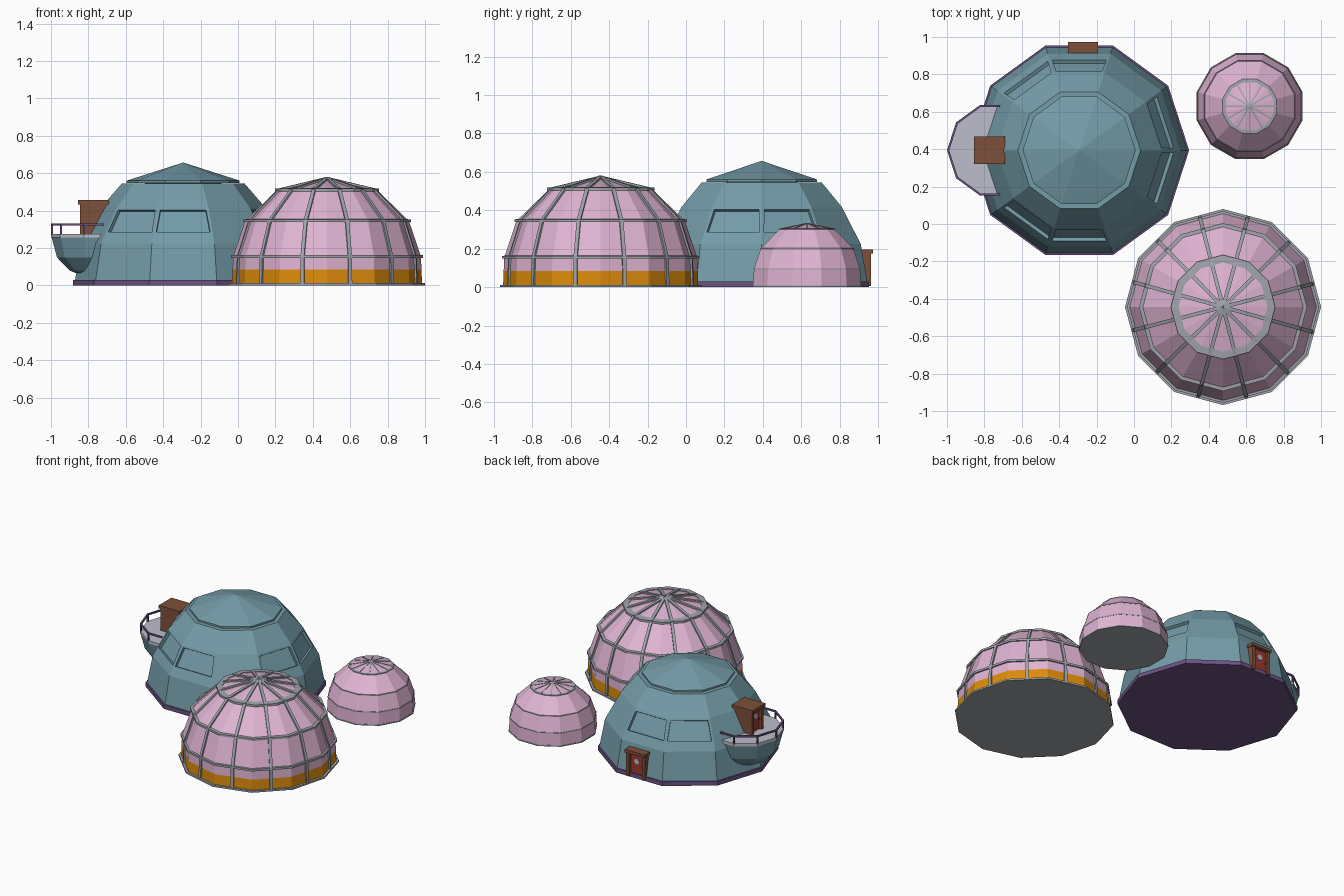
import bpy, bmesh, math
from mathutils import Vector, Matrix

if "Cube" in bpy.data.objects:
    bpy.data.objects.remove(bpy.data.objects["Cube"])


def mat(name, srgb):
    m = bpy.data.materials.new(name)
    m.diffuse_color = [((c / 255 + 0.055) / 1.055) ** 2.4 if c > 10 else c / 255 / 12.92 for c in srgb] + [1]
    m.use_nodes = True
    m.node_tree.nodes["Principled BSDF"].inputs["Base Color"].default_value = m.diffuse_color
    return m


TEAL = mat("teal", (116, 156, 168))
PINK = mat("pink", (224, 180, 211))
ORANGE = mat("orange", (220, 140, 12))
GREY = mat("frame grey", (160, 165, 172))
PURPLE = mat("purple", (108, 82, 130))
FLOOR = mat("pale lavender", (190, 190, 204))
BROWN = mat("brown", (126, 80, 58))
RED = mat("door red", (160, 56, 44))


def finish(name, bm, mats, loc=(0, 0, 0), rot=0):
    bmesh.ops.recalc_face_normals(bm, faces=bm.faces)
    me = bpy.data.meshes.new(name)
    bm.to_mesh(me)
    bm.free()
    for m in mats:
        me.materials.append(m)
    ob = bpy.data.objects.new(name, me)
    ob.location = loc
    ob.rotation_euler.z = rot
    bpy.context.collection.objects.link(ob)
    return ob


def pol(r, deg, z):
    a = math.radians(deg)
    return Vector((r * math.cos(a), r * math.sin(a), z))


def lathe(bm, profile, n, phase=0, closed=False):
    """Flat-sided solid of revolution; closed=True makes a ring."""
    step = 360 / n
    rows = [[bm.verts.new(pol(r, phase + step * i, z)) for i in range(n)] for r, z in profile]
    pairs = list(zip(rows, rows[1:]))
    if closed:
        pairs.append((rows[-1], rows[0]))
    for a, b in pairs:
        for i in range(n):
            j = (i + 1) % n
            bm.faces.new((a[i], a[j], b[j], b[i]))
    bmesh.ops.remove_doubles(bm, verts=bm.verts, dist=1e-5)


def beam(bm, p, q, w, h, up=(0, 0, 1)):
    """Box bar from p to q, width w across, h along the 'up' direction."""
    d = (q - p).normalized()
    u = Vector(up)
    u = (u - d * u.dot(d)).normalized()
    s = d.cross(u)
    m = Matrix((s * w, u * h, q - p)).transposed().to_4x4()
    m.translation = (p + q) / 2
    bmesh.ops.create_cube(bm, size=1, matrix=m)


def box(bm, lo, hi, mi=0):
    lo, hi = Vector(lo), Vector(hi)
    m = Matrix.Translation((lo + hi) / 2) @ Matrix.Diagonal((*(hi - lo), 1))
    vs = bmesh.ops.create_cube(bm, size=1, matrix=m)["verts"]
    for f in {f for v in vs for f in v.link_faces}:
        f.material_index = mi


# ---------- main teal dome with recessed windows ----------
C = Vector((-0.293, 0.394, 0))
bm = bmesh.new()
lathe(bm, [(0, 0.02), (0.58, 0.02), (0.542, 0.225), (0.515, 0.275),
           (0.438, 0.418), (0.328, 0.545), (0, 0.547)], 10)
for f in list(bm.faces):
    c = f.calc_center_median()
    ang = round(math.degrees(math.atan2(c.y, c.x))) % 360
    if 0.3 < c.z < 0.4 and ang in (18, 90, 126, 234, 270, 342):
        f.normal_update()
        depth = -0.02 if f.normal.dot(Vector((c.x, c.y, 0))) > 0 else 0.02
        bmesh.ops.inset_individual(bm, faces=[f], thickness=0.02, depth=0)
        bmesh.ops.inset_individual(bm, faces=[f], thickness=0.002, depth=depth)
finish("main_dome", bm, [TEAL], C)

bm = bmesh.new()
lathe(bm, [(0, 0.543), (0.302, 0.548), (0.302, 0.56), (0.285, 0.566), (0, 0.657)], 10)
finish("main_dome_cap", bm, [TEAL], C)

bm = bmesh.new()
lathe(bm, [(0, 0), (0.588, 0), (0.588, 0.03), (0, 0.03)], 10)
finish("main_dome_base", bm, [PURPLE], C)

# ---------- balcony ----------
B = Vector((-0.746, 0.394, 0))
bm = bmesh.new()
lathe(bm, [(0, 0.045), (0.08, 0.05), (0.155, 0.08), (0.222, 0.15), (0.25, 0.256), (0, 0.256)], 10)
finish("balcony_bowl", bm, [TEAL], B)
bm = bmesh.new()
lathe(bm, [(0, 0.256), (0.253, 0.256), (0.253, 0.276), (0, 0.276)], 10)
finish("balcony_floor", bm, [FLOOR], B)
bm = bmesh.new()
rail = [pol(0.248, a, 0.326) for a in (108, 144, 180, 216, 252)]
for p in rail:
    beam(bm, Vector((p.x, p.y, 0.27)), p, 0.01, 0.01, (1, 0, 0))
path = [Vector((0.03, rail[0].y, 0.326))] + rail + [Vector((0.03, rail[-1].y, 0.326))]
for p, q in zip(path, path[1:]):
    beam(bm, p, q, 0.011, 0.011)
finish("balcony_railing", bm, [PURPLE], B)


# ---------- doors: local +x points outward ----------
def door(name, loc, deg, h, depth, w):
    bm = bmesh.new()
    box(bm, (-depth, -w / 2, h - 0.022), (0, w / 2, h))                        # lintel
    for s in (-1, 1):
        y0, y1 = sorted((s * (w / 2 - 0.006), s * (w / 2 - 0.03)))
        box(bm, (-depth, y0, 0), (-0.01, y1, h - 0.02))                        # jambs
    box(bm, (-depth, -w / 2 + 0.025, 0), (-0.028, w / 2 - 0.025, h - 0.02), 1)  # leaf
    ring = [bm.verts.new((-0.024, 0.022 * math.cos(k * math.pi / 3),
                          h * 0.6 + 0.022 * math.sin(k * math.pi / 3))) for k in range(6)]
    pane = bm.faces.new(ring)
    ext = bmesh.ops.extrude_face_region(bm, geom=[pane])["geom"]
    bmesh.ops.translate(bm, verts=[g for g in ext if isinstance(g, bmesh.types.BMVert)], vec=(-0.006, 0, 0))
    for f in bm.faces:
        if len(f.verts) == 6 or any(v in ring for v in f.verts):
            f.material_index = 2
    box(bm, (-0.03, w * 0.24, h * 0.4), (-0.02, w * 0.24 + 0.01, h * 0.47))    # handle
    finish(name, bm, [BROWN, RED, FLOOR], loc, math.radians(deg))


door("ground_door", (-0.273, 0.974, 0.005), 90, 0.192, 0.075, 0.16)
door("balcony_door", (-0.856, 0.394, 0.274), 180, 0.182, 0.165, 0.145)

# ---------- large pink dome ----------
L = Vector((0.476, -0.444, 0))
bm = bmesh.new()
lathe(bm, [(0, 0.005), (0.508, 0.005), (0.505, 0.085), (0.502, 0.155),
           (0.438, 0.345), (0.268, 0.51), (0, 0.57)], 12)
for f in bm.faces:
    f.material_index = 1 if 0.01 < f.calc_center_median().z < 0.08 else 0
finish("large_dome", bm, [PINK, ORANGE], L)


def band(bm, r, z, out, h, phase):
    lathe(bm, [(r - 0.03, z - h), (r + out, z - h), (r + out, z + h * 0.6), (r - 0.03, z + h)], 12, phase, True)


# frame: bands between rows, and ribs down the middle of each side
bm = bmesh.new()
lathe(bm, [(0, 0), (0.524, 0), (0.524, 0.012), (0, 0.012)], 12)
for r, z in ((0.502, 0.157), (0.438, 0.347), (0.268, 0.512)):
    band(bm, r, z, 0.011, 0.009, 0)
pts = [(0.508, 0.005), (0.502, 0.155), (0.438, 0.345), (0.268, 0.51), (0, 0.57)]
k = math.cos(math.radians(15))
for i in range(12):
    a = 14.5 + 30 * i
    for (r0, z0), (r1, z1) in zip(pts, pts[1:]):
        up = pol(z1 - z0, a, r0 - r1)
        beam(bm, pol(r0 * k, a, z0), pol(r1 * k, a, z1), 0.02, 0.02, up)
finish("large_dome_frame", bm, [GREY], L)

# ---------- small pink dome ----------
S = Vector((0.618, 0.63, 0))
bm = bmesh.new()
lathe(bm, [(0, 0.008), (0.291, 0.008), (0.286, 0.095), (0.25, 0.2), (0.148, 0.302), (0, 0.332)], 12, 15)
finish("small_dome", bm, [PINK], S)
bm = bmesh.new()
lathe(bm, [(0, 0), (0.293, 0), (0.293, 0.008), (0, 0.008)], 12, 15)
for r, z in ((0.286, 0.095), (0.25, 0.2), (0.148, 0.302)):
    band(bm, r, z, 0.002, 0.004, 15)
for i in range(12):
    a = 30 * i
    beam(bm, pol(0.148 * k, a, 0.302), pol(0, a, 0.332), 0.008, 0.005)
finish("small_dome_frame", bm, [GREY], S)
